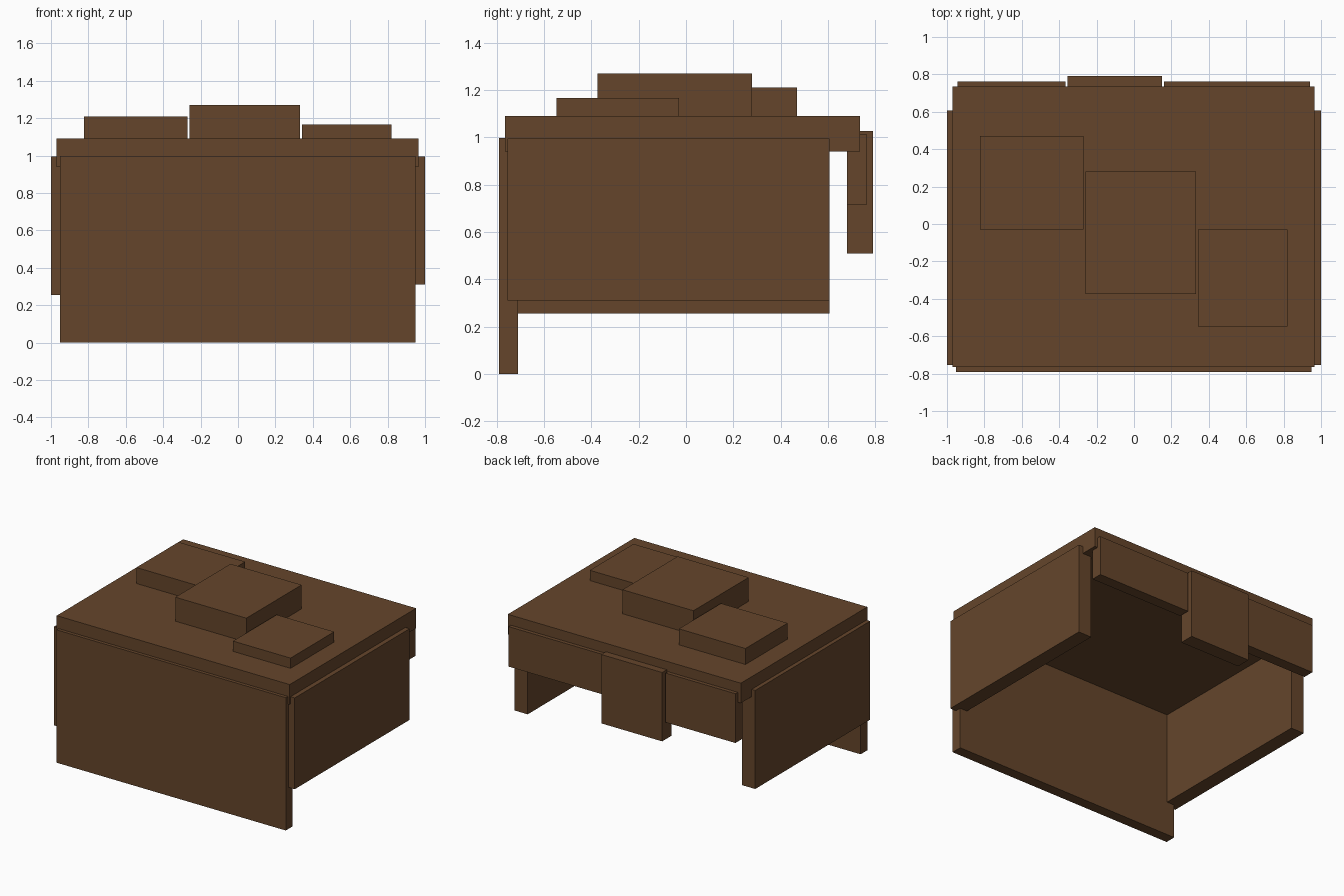
import bpy
import bmesh
from mathutils import Vector

default_cube = bpy.data.objects.get("Cube")
if default_cube:
    bpy.data.objects.remove(default_cube, do_unlink=True)

# Single wood colour
WOOD = (0.13, 0.06, 0.024, 1.0)
wood = bpy.data.materials.new("brown_wood")
wood.use_nodes = True
wood.diffuse_color = WOOD
wood.node_tree.nodes["Principled BSDF"].inputs["Base Color"].default_value = WOOD


def box(name, x, y, z):
    """Add a flat-faced board spanning the given x, y and z ranges."""
    low, high = (Vector(corner) for corner in zip(x, y, z))
    bm = bmesh.new()
    bmesh.ops.create_cube(bm, size=1)
    bmesh.ops.scale(bm, vec=high - low, verts=bm.verts)
    mesh = bpy.data.meshes.new(name)
    bm.to_mesh(mesh)
    bm.free()
    mesh.materials.append(wood)
    board = bpy.data.objects.new(name, mesh)
    board.location = (low + high) / 2
    bpy.context.collection.objects.link(board)
    return board


# Top slab
SLAB_TOP = 1.09
box("top_slab", (-0.97, 0.965), (-0.765, 0.735), (0.94, SLAB_TOP))

# Front and side panels, hanging to different heights
box("front_panel", (-0.953, 0.95), (-0.79, -0.71), (0, 0.997))
SIDE_DEPTH = (-0.755, 0.607)
box("right_panel", (-1, -0.89), SIDE_DEPTH, (0.255, 0.995))
box("left_panel", (0.89, 1), SIDE_DEPTH, (0.31, 0.995))

# Three uneven back flaps
BACK = 0.68
box("back_flap_right", (-0.945, -0.365), (BACK, 0.763), (0.645, 1.015))
box("back_flap_middle", (-0.355, 0.15), (BACK, 0.79), (0.51, 1.027))
box("back_flap_left", (0.16, 0.94), (BACK, 0.763), (0.715, 1.015))

# Raised blocks, slightly sunk into the slab
SUNK = SLAB_TOP - 0.02
box("top_block_right", (-0.823, -0.27), (-0.03, 0.47), (SUNK, 1.21))
box("top_block_middle", (-0.258, 0.332), (-0.375, 0.28), (SUNK, 1.27))
box("top_block_left", (0.342, 0.82), (-0.548, -0.03), (SUNK, 1.167))
